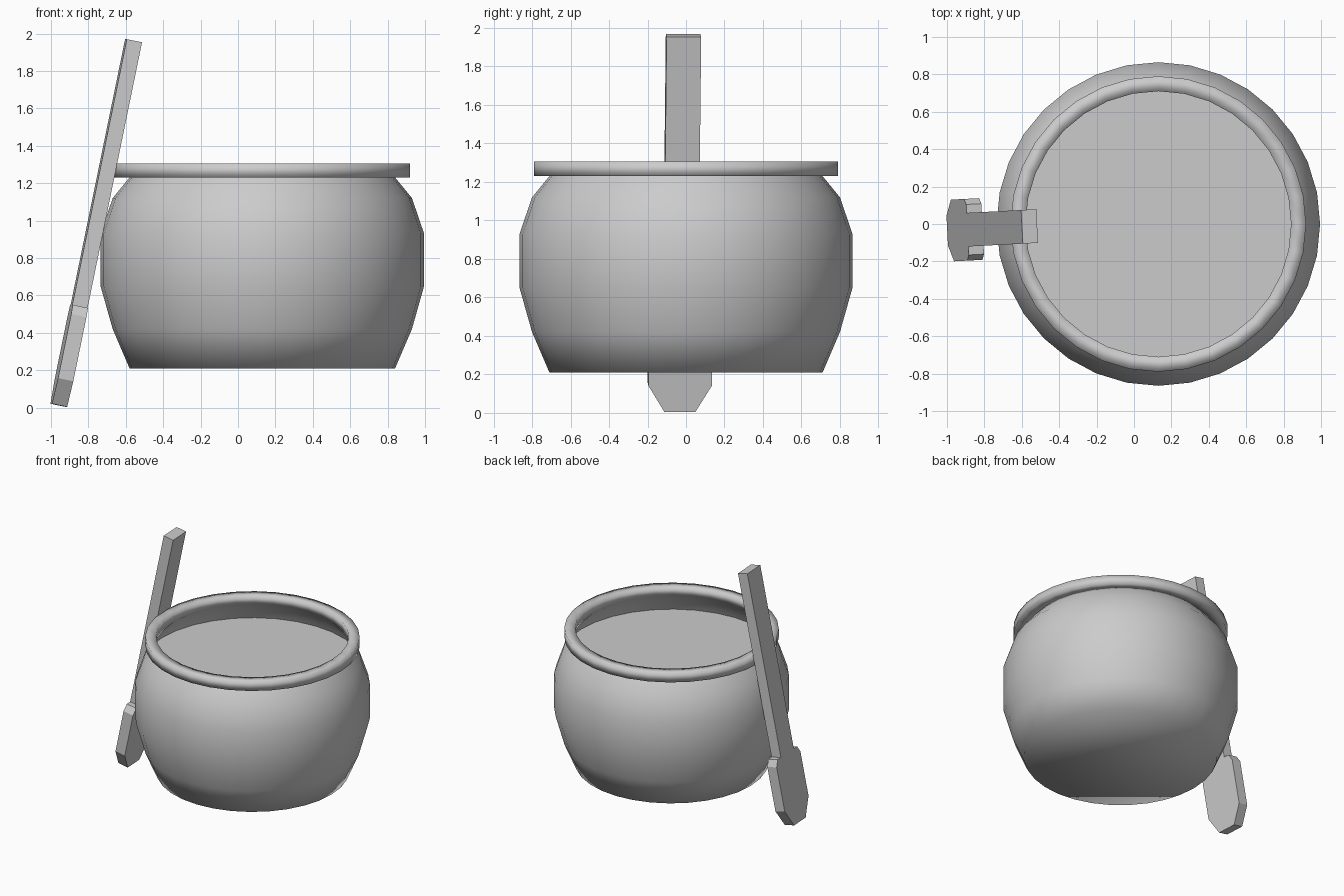
import bpy, bmesh
from math import sin, cos, tau, radians
from mathutils import Matrix

cube = bpy.data.objects.get("Cube")
if cube:
    bpy.data.objects.remove(cube, do_unlink=True)

SIDES = 32
CENTRE = (0.13, 0, 0)

grey = bpy.data.materials.new("plain_grey")
grey.use_nodes = True
grey.diffuse_color = (0.6, 0.6, 0.6, 1)
grey.node_tree.nodes["Principled BSDF"].inputs["Base Color"].default_value = grey.diffuse_color


def finish(name, bm, smooth=False):
    """Turn a bmesh into a named object with the shared material."""
    bmesh.ops.recalc_face_normals(bm, faces=bm.faces)
    for face in bm.faces:
        face.smooth = smooth
    mesh = bpy.data.meshes.new(name)
    bm.to_mesh(mesh)
    bm.free()
    mesh.materials.append(grey)
    obj = bpy.data.objects.new(name, mesh)
    bpy.context.collection.objects.link(obj)
    return obj


def lathe(name, profile, closed=False, cap=False):
    """Revolve (radius, height) points around the pot axis."""
    bm = bmesh.new()
    rings = [[bm.verts.new((r * cos(tau * i / SIDES), r * sin(tau * i / SIDES), z))
              for i in range(SIDES)] for r, z in profile]
    pairs = list(zip(rings, rings[1:]))
    if closed:
        pairs.append((rings[-1], rings[0]))
    for low, high in pairs:
        for i in range(SIDES):
            j = (i + 1) % SIDES
            bm.faces.new((low[i], low[j], high[j], high[i]))
    if cap:
        bm.faces.new(rings[0][::-1])
    obj = finish(name, bm, smooth=True)
    obj.location = CENTRE
    return obj


# Rounded pot body with a flat base and an open top
lathe("pot_body", [(0.71, 0.21), (0.80, 0.42), (0.865, 0.65), (0.865, 0.93),
                   (0.80, 1.12), (0.71, 1.23)], cap=True)

# Square-section rim with soft shading
lathe("pot_rim", [(0.79, 1.23), (0.79, 1.305), (0.71, 1.305), (0.71, 1.23)], closed=True)

# Flat surface of the contents
bm = bmesh.new()
bmesh.ops.create_circle(bm, cap_ends=True, segments=SIDES, radius=0.81,
                        matrix=Matrix.Translation((0, 0, 1.08)))
for face in bm.faces:
    face.normal_update()
finish("pot_contents", bm).location = CENTRE

# Paddle: half outline (half width, length), mirrored, then given thickness
half = [(0.08, 0), (0.165, 0.14), (0.165, 0.49), (0.135, 0.54), (0.09, 0.54), (0.09, 1.99)]
outline = half + [(-w, t) for w, t in reversed(half)]
thick = 0.083
bm = bmesh.new()
blade = bm.faces.new([bm.verts.new((-thick / 2, w, t)) for w, t in outline])
side = bmesh.ops.extrude_face_region(bm, geom=[blade])
bmesh.ops.translate(bm, vec=(thick, 0, 0),
                    verts=[v for v in side["geom"] if isinstance(v, bmesh.types.BMVert)])
paddle = finish("stirring_paddle", bm)
paddle.location = (-0.958, -0.034, 0.012)
paddle.rotation_euler = (0, radians(11.6), radians(3))
